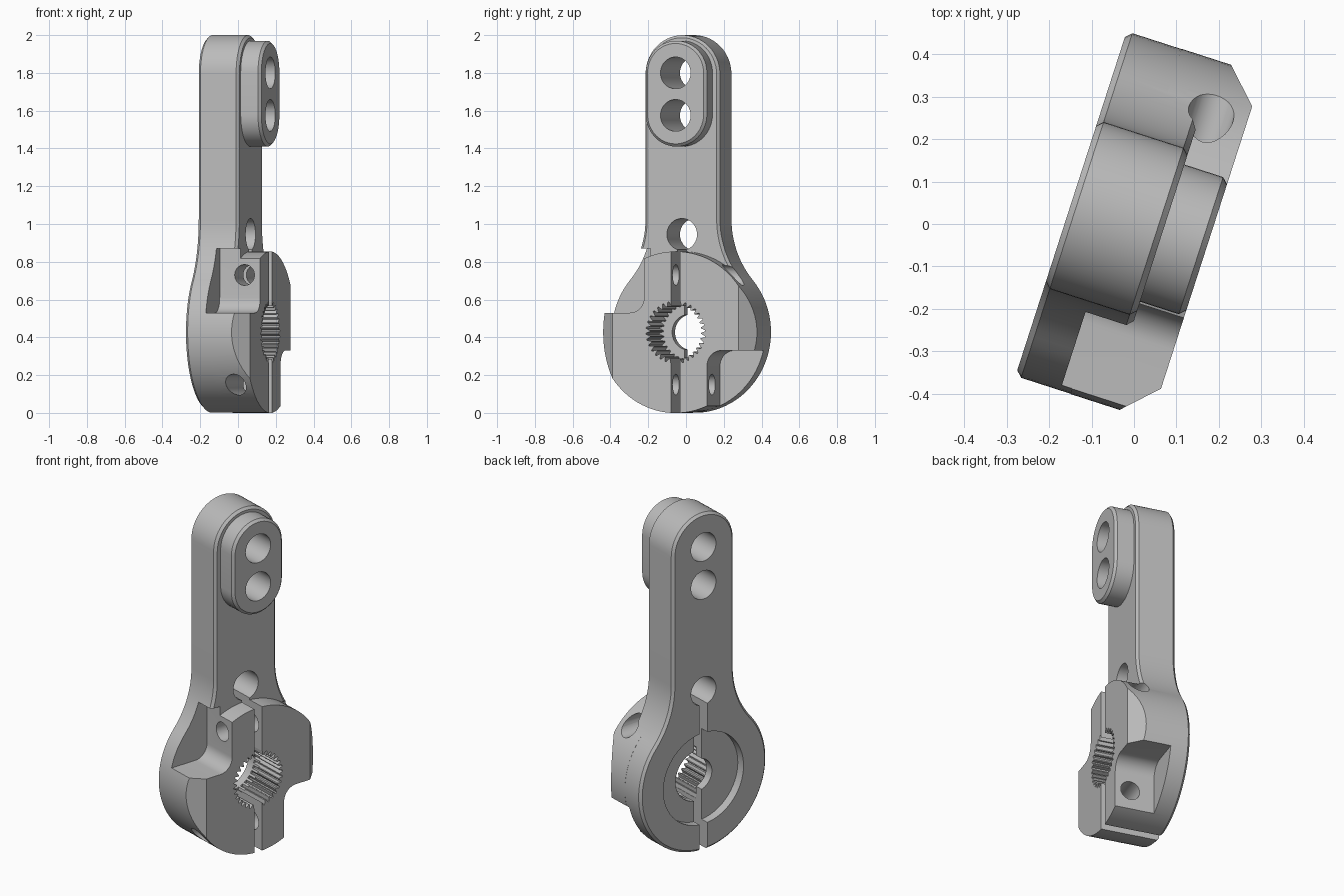
import bpy, bmesh, math
from mathutils import Matrix

cube = bpy.data.objects.get("Cube")
if cube:
    bpy.data.objects.remove(cube, do_unlink=True)

# Working frame: x = thickness (front face at +x), y = width, z = up
BACK, ARM, FACE = -0.156, 0.07, 0.18
R, HUB_Z, W, TOP_Z = 0.427, 0.427, 0.207, 1.793

metal = bpy.data.materials.new("grey metal")
metal.use_nodes = True
GREY = (0.5, 0.5, 0.5, 1)
metal.diffuse_color = GREY
metal.node_tree.nodes["Principled BSDF"].inputs["Base Color"].default_value = GREY


def arc(cy, cz, r, a0, a1, n):
    """Points of an arc, angles in degrees, both ends included."""
    angles = [math.radians(a0 + (a1 - a0) * i / n) for i in range(n + 1)]
    return [(cy + r * math.cos(a), cz + r * math.sin(a)) for a in angles]


def circle(cy, cz, r, n=48):
    return arc(cy, cz, r, 0, 360, n)[:-1]


def prism(name, pts, lo, hi, axis="x", bevel=0):
    """Extrude a flat profile along one axis from lo to hi."""
    place = {"x": lambda p, d: (d, p[0], p[1]),
             "y": lambda p, d: (p[0], d, p[1]),
             "z": lambda p, d: (p[0], p[1], d)}[axis]
    bm = bmesh.new()
    ends = [[bm.verts.new(place(p, d)) for p in pts] for d in (lo, hi)]
    caps = [bm.faces.new(e) for e in ends]
    n = len(pts)
    for i in range(n):
        j = (i + 1) % n
        bm.faces.new((ends[0][i], ends[0][j], ends[1][j], ends[1][i]))
    bmesh.ops.recalc_face_normals(bm, faces=bm.faces)
    if bevel:
        rims = list({e for f in caps for e in f.edges})
        bmesh.ops.bevel(bm, geom=rims, offset=bevel, segments=1, affect="EDGES")
    mesh = bpy.data.meshes.new(name)
    bm.to_mesh(mesh)
    bm.free()
    mesh.materials.append(metal)
    obj = bpy.data.objects.new(name, mesh)
    bpy.context.collection.objects.link(obj)
    return obj


def combine(target, tool, operation="DIFFERENCE"):
    """Apply a boolean and throw the tool away."""
    mod = target.modifiers.new("cut", "BOOLEAN")
    mod.operation, mod.solver, mod.object = operation, "EXACT", tool
    bpy.context.view_layer.objects.active = target
    bpy.ops.object.modifier_apply(modifier=mod.name)
    bpy.data.objects.remove(tool, do_unlink=True)


# Lever outline: round tip, straight arm, concave flare into the round hub
FLARE = 0.5
fy = W + FLARE
fz = HUB_Z + math.sqrt((R + FLARE) ** 2 - fy ** 2)
meet = math.degrees(math.atan2(fz - HUB_Z, fy))
right_side = arc(0, HUB_Z, R, -90, meet, 32)
right_side += arc(fy, fz, FLARE, 180 + meet, 180, 12)[1:]
right_side += arc(0, TOP_Z, W, 0, 90, 14)
left_side = [(-y, z) for y, z in right_side[1:-1]]
lever = prism("clamping_lever", right_side + left_side[::-1], BACK, ARM, bevel=0.014)

# Raised hub with flat chamfers on both flanks
hub = prism("hub", circle(0, HUB_Z, R + 0.0007, 96), -0.02, FACE)
for s in (-1, 1):
    wedge = [(0.095, s * 0.435), (0.195, s * 0.335), (0.3, s * 0.335), (0.3, s * 0.6), (0.095, s * 0.6)]
    combine(hub, prism("flank_cutter", wedge, -0.5, 1.5, "z"))
combine(lever, hub, "UNION")

# Raised pad around the two link holes
pad = arc(0, 1.8, 0.17, 0, 180, 24) + arc(0, 1.58, 0.17, 180, 360, 24)
combine(lever, prism("pad", pad, 0, FACE, bevel=0.014), "UNION")

# Screw seats, one on each flank, turned half round the hub centre
seat = [(-0.6, 0.53)] + arc(-0.255, 0.61, 0.08, -90, 0, 10) + [(-0.175, 0.87), (-0.6, 0.87)]
for pts in (seat, [(-y, 0.86 - z) for y, z in seat]):
    combine(lever, prism("seat_cutter", pts, -0.045, 0.4))

# Link holes and slit relief hole
for z in (1.8, 1.575, 0.945):
    combine(lever, prism("hole_cutter", circle(0, z, 0.084), -0.5, 0.5))

# Recess in the back, splined bore, and half web with a small bore
combine(lever, prism("recess_cutter", circle(0, HUB_Z, 0.27, 64), -0.5, -0.105))
TEETH = 32
spline = []
for i in range(TEETH):
    for offset, r in ((-0.3, 0.143), (-0.1, 0.143), (0.15, 0.165), (0.35, 0.165)):
        a = 2 * math.pi * (i + offset) / TEETH
        spline.append((r * math.cos(a), HUB_Z + r * math.sin(a)))
combine(lever, prism("spline_cutter", spline, -0.055, 0.5))
combine(lever, prism("bore_cutter", circle(0, HUB_Z, 0.095), -0.5, 0.5))
combine(lever, prism("half_bore_cutter", arc(0, HUB_Z, 0.15, -90, 90, 24), -0.5, 0))

# Clamp slit and the two clamp screw holes
slit = [(-0.026, -0.1), (0.026, -0.1), (0.026, 0.94), (-0.026, 0.94)]
combine(lever, prism("slit_cutter", slit, -0.5, 0.5))
for z in (0.73, 0.15):
    combine(lever, prism("screw_cutter", circle(0.093, z, 0.055, 32), -0.8, 0.8, "y"))

# Turn to the final stance and shade
lever.data.transform(Matrix.Rotation(math.radians(-17.9), 4, "Z"))
bpy.ops.object.select_all(action="DESELECT")
lever.select_set(True)
bpy.context.view_layer.objects.active = lever
bpy.ops.object.shade_smooth_by_angle(angle=math.radians(25))
